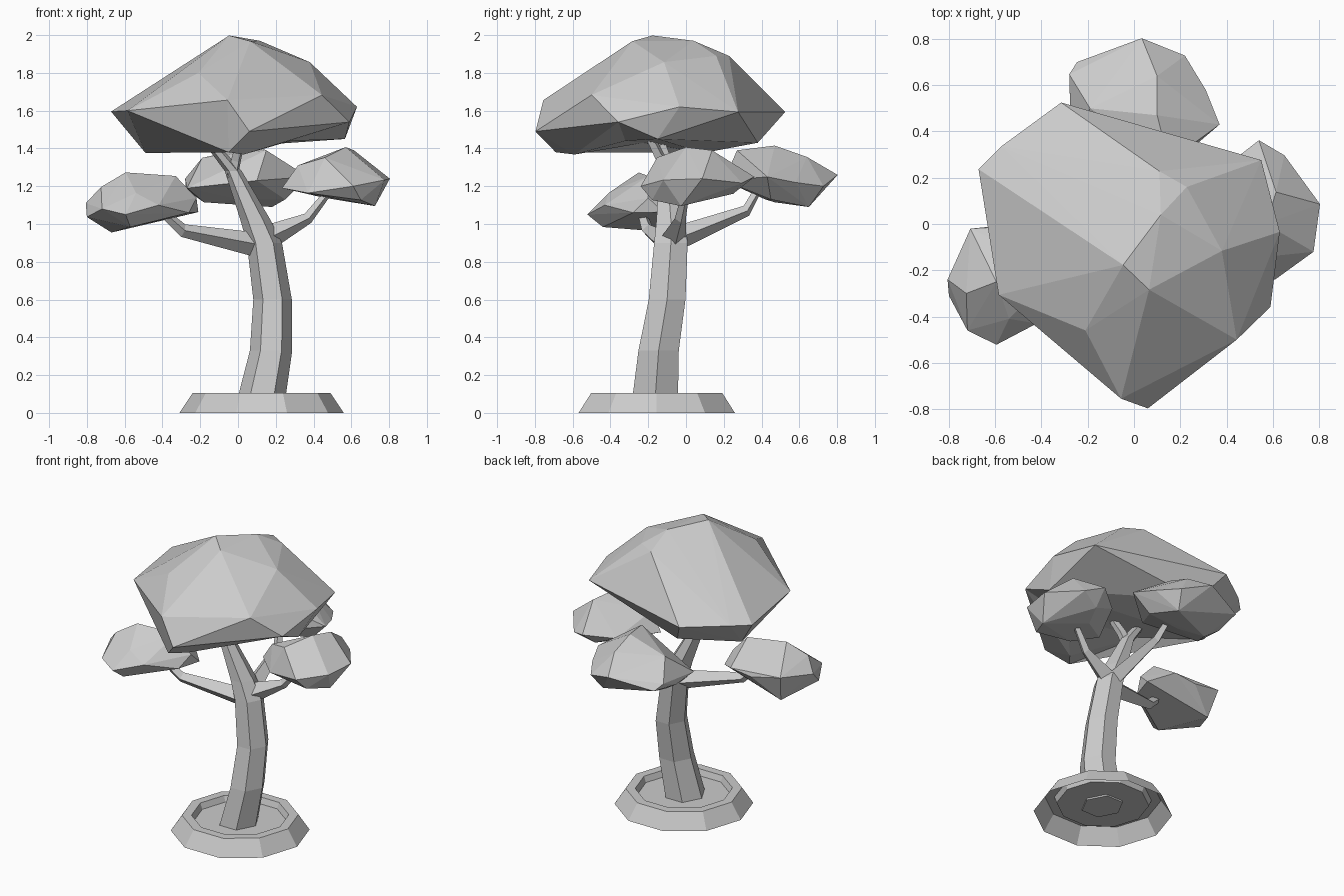
import bpy, bmesh, math
from mathutils import Vector


def add_object(name, bm):
    bmesh.ops.recalc_face_normals(bm, faces=bm.faces)
    mesh = bpy.data.meshes.new(name)
    bm.to_mesh(mesh)
    bm.free()
    obj = bpy.data.objects.new(name, mesh)
    bpy.context.collection.objects.link(obj)
    return obj


def bridge(bm, rings):
    for a, b in zip(rings, rings[1:]):
        n = len(a)
        for i in range(n):
            j = (i + 1) % n
            bm.faces.new((a[i], a[j], b[j], b[i]))


def tube(name, path, sides, level=False):
    """Tapered faceted limb; path entries are x, y, z, radius."""
    bm = bmesh.new()
    pts = [Vector(p[:3]) for p in path]
    rings = []
    for k, p in enumerate(pts):
        r = path[k][3]
        if level:
            u, v = Vector((1, 0, 0)), Vector((0, 1.1, 0))
        else:
            t = (pts[min(k + 1, len(pts) - 1)] - pts[max(k - 1, 0)]).normalized()
            u = t.cross(Vector((0, 0, 1))).normalized()
            v = u.cross(t)
        rings.append([bm.verts.new(p + r * (u * math.cos(a) + v * math.sin(a)))
                      for a in (2 * math.pi * i / sides for i in range(sides))])
    bridge(bm, rings)
    bm.faces.new(rings[0])
    bm.faces.new(rings[-1])
    return add_object(name, bm)


def foliage(name, points, dents=()):
    """Faceted leaf clump wrapped around extreme points; dents push edges in."""
    bm = bmesh.new()
    for p in points:
        bm.verts.new(p)
    bmesh.ops.convex_hull(bm, input=bm.verts[:])
    loose = [v for v in bm.verts if not v.link_faces]
    bmesh.ops.delete(bm, geom=loose, context='VERTS')
    for d in map(Vector, dents):
        # Split the nearest edge and fan its two triangles from the new point
        edge = min(bm.edges, key=lambda e: ((e.verts[0].co + e.verts[1].co) / 2 - d).length)
        a, b = edge.verts
        tips = [v for f in edge.link_faces for v in f.verts if v not in (a, b)]
        bmesh.ops.delete(bm, geom=[edge], context='EDGES')
        mid = bm.verts.new(d)
        for t in tips:
            bm.faces.new((a, mid, t))
            bm.faces.new((mid, b, t))
    return add_object(name, bm)


# Ten-sided planter rim, open underneath, with a sunken soil disc
bm = bmesh.new()
profile = [(0.435, 0), (0.365, 0.105), (0.305, 0.105), (0.29, 0.065)]
rings = [[bm.verts.new((0.125 + r * math.cos(i * math.pi / 5),
                        -0.155 + r * math.sin(i * math.pi / 5), z))
          for i in range(10)] for r, z in profile]
bridge(bm, rings)
bm.faces.new(rings[-1])
add_object("planter_base", bm)

# Curved six-sided trunk with its upper fork
tube("trunk", [(0.12, -0.165, 0.055, 0.128), (0.175, -0.145, 0.33, 0.112),
               (0.183, -0.10, 0.6, 0.102), (0.14, -0.08, 0.9, 0.093),
               (0.093, -0.08, 1.02, 0.08), (-0.025, -0.10, 1.28, 0.045),
               (-0.17, -0.15, 1.46, 0.033)], 6, level=True)
tube("fork_branch", [(-0.03, -0.10, 1.25, 0.035), (-0.01, -0.13, 1.34, 0.03),
                     (0.02, -0.19, 1.46, 0.025)], 4)

# Side branches
tube("left_branch", [(0.10, -0.09, 0.89, 0.065), (-0.29, -0.20, 0.965, 0.035),
                     (-0.42, -0.24, 1.08, 0.022)], 4)
tube("right_branch", [(0.14, -0.07, 0.92, 0.07), (0.37, -0.03, 1.03, 0.03),
                      (0.48, 0.0, 1.17, 0.02)], 4)
tube("back_branch", [(0.13, -0.06, 0.92, 0.065), (0.08, 0.32, 1.07, 0.03),
                     (0.05, 0.38, 1.18, 0.022)], 4)

# Large crown with a hollowed underside
foliage("crown_foliage", [
    (-0.315, 0.525, 1.593), (-0.573, 0.336, 1.6), (-0.672, 0.237, 1.595),
    (-0.585, -0.306, 1.6), (-0.056, -0.755, 1.656), (0.06, -0.797, 1.49),
    (0.444, -0.5, 1.683), (0.59, -0.358, 1.54), (0.63, -0.034, 1.62),
    (0.55, 0.276, 1.593), (0.38, -0.116, 1.857), (0.065, -0.284, 1.968),
    (-0.047, -0.177, 1.998), (0.116, 0.04, 1.97), (0.11, 0.228, 1.89),
    (0.228, 0.16, 1.89), (-0.21, -0.46, 1.8),
    (-0.49, 0.09, 1.376), (0.03, -0.59, 1.368), (-0.05, -0.69, 1.38),
    (0.566, -0.15, 1.45), (-0.2, 0.38, 1.43)],
    dents=[(-0.22, -0.22, 1.43), (0.28, -0.32, 1.44)])

# Left clump
foliage("left_foliage", [
    (-0.806, -0.24, 1.11), (-0.8, -0.31, 1.037), (-0.72, -0.46, 1.08),
    (-0.725, -0.3, 1.196), (-0.595, -0.522, 1.05), (-0.42, -0.43, 1.1),
    (-0.707, -0.02, 1.14), (-0.595, -0.25, 1.273), (-0.33, -0.2, 1.254),
    (-0.22, -0.2, 1.138), (-0.21, -0.12, 1.063), (-0.67, -0.08, 0.955),
    (-0.57, -0.44, 0.984), (-0.5, 0.0, 1.1), (-0.26, -0.28, 1.06),
    (-0.54, -0.41, 1.164), (-0.34, 0.0, 1.12)])

# Right clump
foliage("right_foliage", [
    (0.54, 0.362, 1.25), (0.65, 0.297, 1.217), (0.804, 0.086, 1.24),
    (0.776, -0.12, 1.233), (0.61, -0.24, 1.2), (0.725, -0.026, 1.095),
    (0.57, 0.0, 1.407), (0.614, 0.138, 1.39), (0.46, -0.153, 1.352),
    (0.317, -0.08, 1.31), (0.233, -0.06, 1.19), (0.37, -0.18, 1.164),
    (0.37, 0.23, 1.22), (0.45, 0.1, 1.14), (0.52, 0.25, 1.16),
    (0.65, -0.18, 1.127)])

# Back clump
foliage("back_foliage", [
    (-0.246, 0.7, 1.2), (-0.28, 0.647, 1.24), (-0.276, 0.5, 1.18),
    (0.034, 0.803, 1.26), (0.22, 0.728, 1.2), (0.31, 0.58, 1.22),
    (0.37, 0.43, 1.25), (0.1, 0.47, 1.415), (-0.19, 0.5, 1.35),
    (0.1, 0.64, 1.355), (0.15, 0.27, 1.39), (0.18, 0.65, 1.09),
    (-0.18, 0.47, 1.115), (0.1, 0.2, 1.23), (-0.27, 0.3, 1.19),
    (0.25, 0.45, 1.13), (0.0, 0.42, 1.13)])
